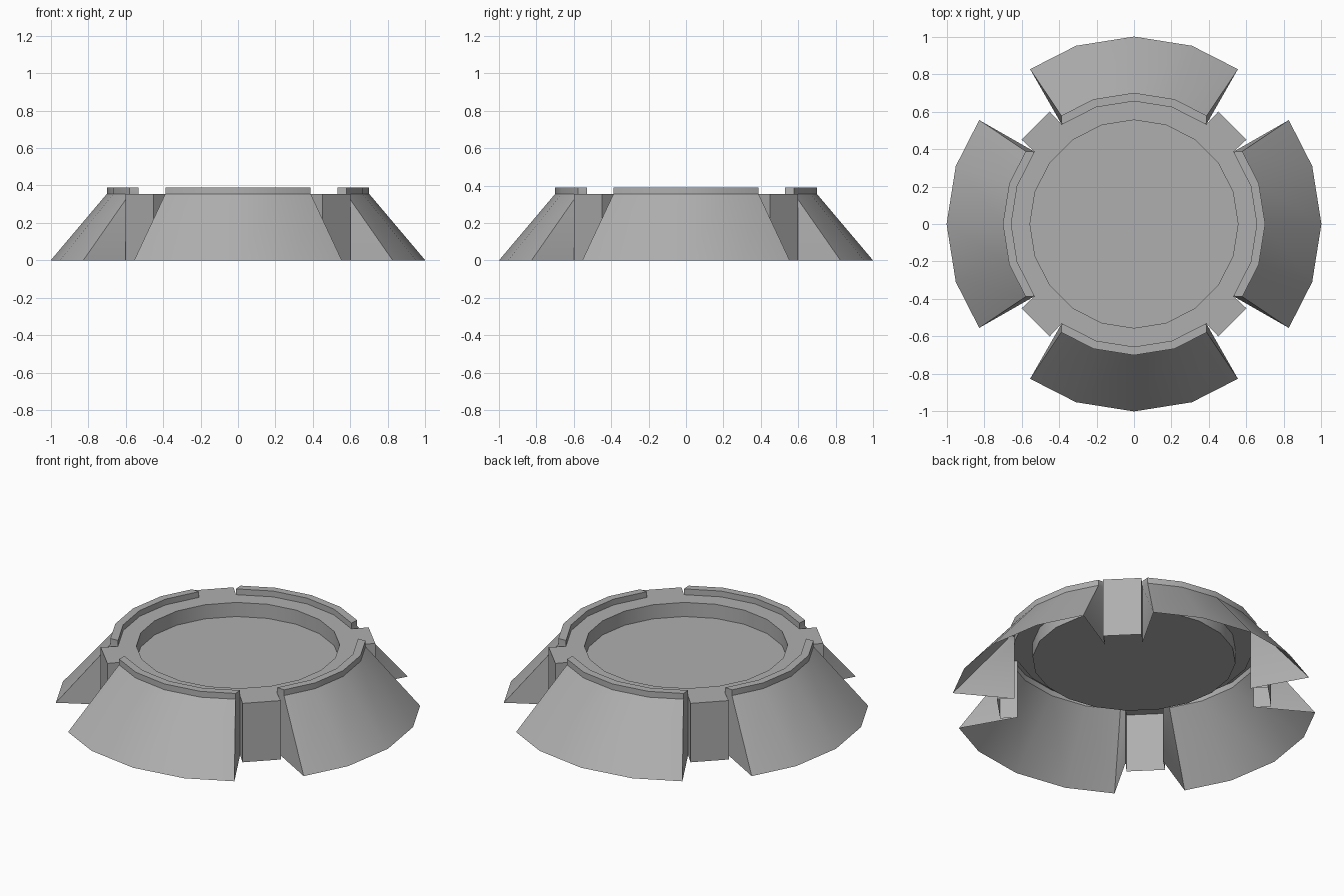
import bpy, bmesh
from math import radians, cos, sin
from mathutils import Vector, Matrix

if "Cube" in bpy.data.objects:
    bpy.data.objects.remove(bpy.data.objects["Cube"])

TOP, LIP, FLOOR = 0.355, 0.39, 0.27
R_RING, R_DISH = 0.655, 0.555

grey = bpy.data.materials.new("dark_grey")
grey.diffuse_color = (0.43, 0.43, 0.43, 1)
grey.use_nodes = True
grey.node_tree.nodes["Principled BSDF"].inputs["Base Color"].default_value = grey.diffuse_color


def polar(r, deg, z):
    return Vector((r * cos(radians(deg)), r * sin(radians(deg)), z))


def make(name, faces, turn=0):
    """Object from point loops, turned about z, smooth along its curves."""
    bm = bmesh.new()
    for loop in faces:
        bm.faces.new([bm.verts.new(p) for p in loop])
    bmesh.ops.remove_doubles(bm, verts=bm.verts, dist=1e-4)
    bm.transform(Matrix.Rotation(radians(turn), 4, 'Z'))
    mesh = bpy.data.meshes.new(name)
    bm.to_mesh(mesh)
    bm.free()
    mesh.materials.append(grey)
    ob = bpy.data.objects.new(name, mesh)
    bpy.context.collection.objects.link(ob)
    bpy.ops.object.select_all(action='DESELECT')
    ob.select_set(True)
    bpy.context.view_layer.objects.active = ob
    bpy.ops.object.shade_smooth_by_angle(angle=radians(30))
    return ob


def strips(cols):
    """Quads between neighbouring profile columns."""
    return [(a[i], b[i], b[i + 1], a[i + 1])
            for a, b in zip(cols, cols[1:]) for i in range(len(a) - 1)]


# Top ring, recess wall and recess floor
ring = [[polar(R_RING, d, TOP), polar(R_DISH, d, TOP), polar(R_DISH, d, FLOOR)]
        for d in range(0, 361, 18)]
make("recessed_top", strips(ring) + [[c[2] for c in ring[:-1]]])

# Sloped panel with raised lip; outer corners are trimmed back along the chord
outer = [(1.0, 0), (0.70, TOP), (0.70, LIP)]
inner = [(R_RING, LIP), (R_RING, TOP)]
angles = [54, 72, 90, 108, 126]
cols = []
for d in angles:
    near = {54: 72, 126: 108}.get(d, d)
    cols.append([polar(r, d, z).lerp(polar(r, near, z), 0.12) for r, z in outer]
                + [polar(r, d, z) for r, z in inner])
panel = strips(cols)
for col, d, step in ((cols[0], 54, 1), (cols[-1], 126, -1)):
    foot = polar(R_RING, d, 0)
    panel.append([col[0], col[1], col[4], foot][::step])
    panel.append([col[1], col[2], col[3], col[4]][::step])

# Corner block, open underneath
plan = [polar(R_RING, 36, 0), Vector((0.60, 0.45, 0)),
        Vector((0.45, 0.60, 0)), polar(R_RING, 54, 0)]
up = Vector((0, 0, TOP))
block = strips([[p, p + up] for p in plan]) + [[p + up for p in plan]]

for k in range(4):
    make(f"sloped_panel_{k + 1}", panel, 90 * k)
    make(f"corner_block_{k + 1}", block, 90 * k)
